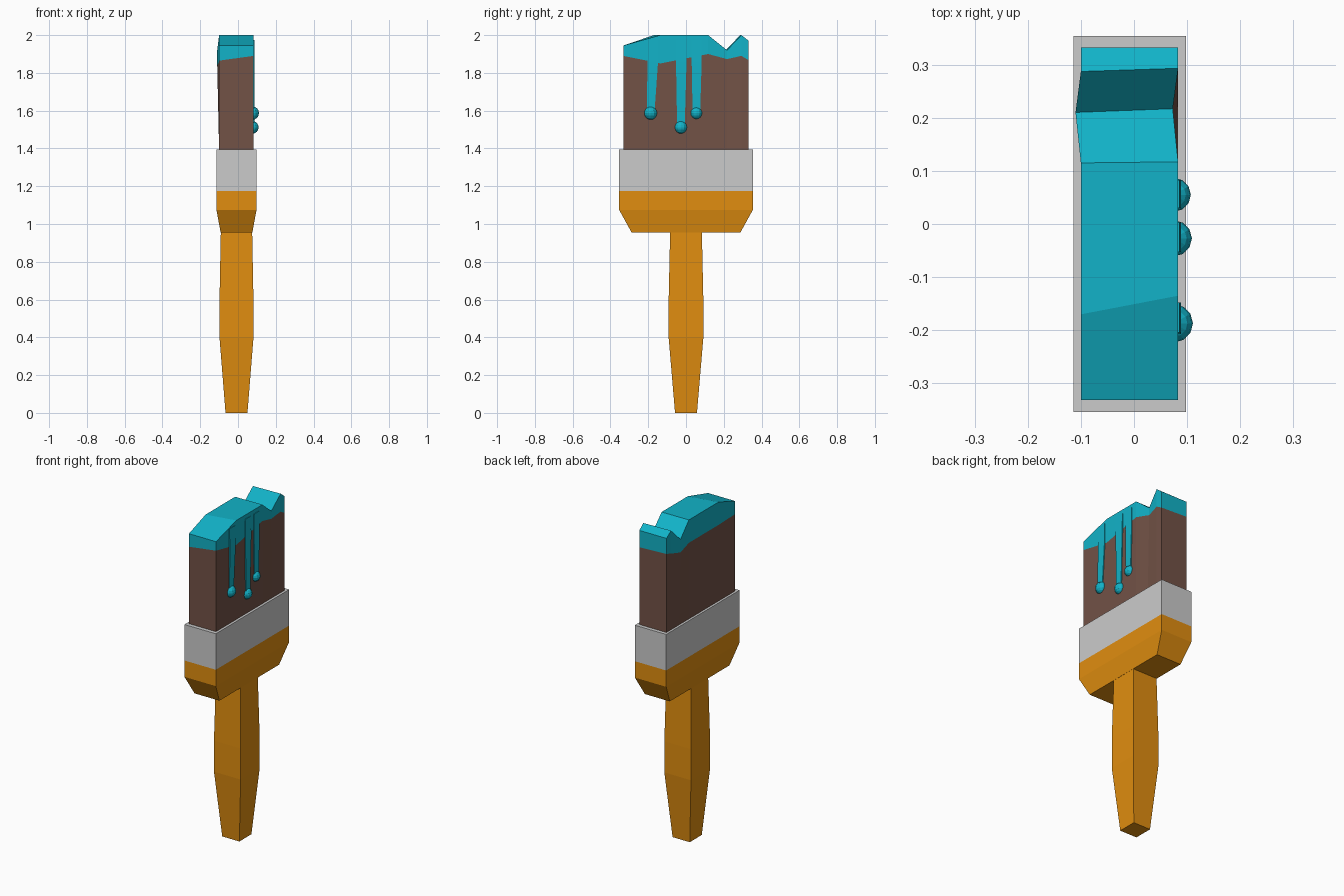
import bpy, bmesh

if "Cube" in bpy.data.objects:
    bpy.data.objects.remove(bpy.data.objects["Cube"])


def material(name, rgb):
    m = bpy.data.materials.new(name)
    m.diffuse_color = (*rgb, 1)
    m.use_nodes = True
    m.node_tree.nodes["Principled BSDF"].inputs["Base Color"].default_value = m.diffuse_color
    return m


ORANGE = material("orange_wood", (0.75, 0.27, 0.005))
BROWN = material("brown_bristle", (0.17, 0.085, 0.062))
TEAL = material("teal_paint", (0.006, 0.45, 0.58))
CX = -0.008  # the brush body sits slightly behind the drips


def finish(name, bm, mat=None):
    bmesh.ops.recalc_face_normals(bm, faces=bm.faces)
    me = bpy.data.meshes.new(name)
    bm.to_mesh(me)
    bm.free()
    ob = bpy.data.objects.new(name, me)
    bpy.context.collection.objects.link(ob)
    if mat:
        me.materials.append(mat)
    return ob


def loft(name, loops, mat=None, closed=True, caps=True):
    """Skin a list of equal-length point loops."""
    bm = bmesh.new()
    rings = [[bm.verts.new(p) for p in loop] for loop in loops]
    n = len(rings[0])
    for a, b in zip(rings, rings[1:]):
        for i in range(n if closed else n - 1):
            j = (i + 1) % n
            bm.faces.new((a[i], a[j], b[j], b[i]))
    if caps:
        bm.faces.new(rings[0])
        bm.faces.new(rings[-1])
    return finish(name, bm, mat)


def rect(z, hx, hy, cx=CX, cy=0):
    return [(cx + sx * hx, cy + sy * hy, z)
            for sx, sy in ((-1, -1), (1, -1), (1, 1), (-1, 1))]


# Handle, shoulder and metal ferrule
loft("handle", [rect(0, .058, .058), rect(.4, .09, .092),
                rect(.59, .09, .092), rect(.96, .083, .084)], ORANGE)
loft("shoulder", [rect(.955, .084, .288), rect(1.075, .106, .354),
                  rect(1.175, .106, .354)], ORANGE)
loft("ferrule", [rect(1.175, .106, .354), rect(1.395, .106, .354)])

# Bristle columns: y right, y left, paint line right, paint line left, top, x shift
columns = [
    (-.331, -.331, 1.89, 1.865, 1.945, 0),
    (-.135, -.17, 1.85, 1.86, 2.0, 0),
    (.117, .115, 1.90, 1.86, 2.0, 0),
    (.217, .21, 1.873, 1.84, 1.92, -.01),
    (.293, .287, 1.89, 1.86, 2.0, 0),
    (.332, .332, 1.867, 1.875, 1.97, 0),
]
XR, XL = .083, -.1
brown, paint = [], []
for yr, yl, pr, pl, top, s in columns:
    right, left = (XR + s, yr, pr), (XL + s, yl, pl)
    brown.append([(XR, yr, 1.39), right, left, (XL, yl, 1.39)])
    paint.append([right, (XR + s, yr, top), (XL + s, yl, top), left])


# Bristles are left open at the top, where the paint cap continues
def shell(name, loops, mat, skip):
    ob = loft(name, loops, mat)
    bm = bmesh.new()
    bm.from_mesh(ob.data)
    bm.faces.ensure_lookup_table()
    inner = [bm.faces[k * 4 + skip] for k in range(len(loops) - 1)]
    bmesh.ops.delete(bm, geom=inner, context='FACES_ONLY')
    bm.to_mesh(ob.data)
    bm.free()


shell("bristles", brown, BROWN, 1)
shell("paint_cap", paint, TEAL, 3)

# Paint drips with round ends: top y range, sphere y, sphere z, radius
drips = [(-.204, -.148, -.187, 1.587, .036),
         (-.053, .003, -.027, 1.512, .034),
         (.03, .083, .055, 1.587, .032)]
for i, (y0, y1, y, z, r) in enumerate(drips, 1):
    c, h = (y0 + y1) / 2, (y1 - y0) / 2
    loft(f"drip_{i}", [rect(z, .008, .02, .08, y), rect(1.86, .008, h, .08, c),
                       rect(1.975, .006, h, .08, c)], TEAL)
    bpy.ops.mesh.primitive_uv_sphere_add(segments=12, ring_count=8, radius=r,
                                         location=(.075, y, z))
    ob = bpy.context.object
    ob.name = f"drip_end_{i}"
    ob.data.materials.append(TEAL)
